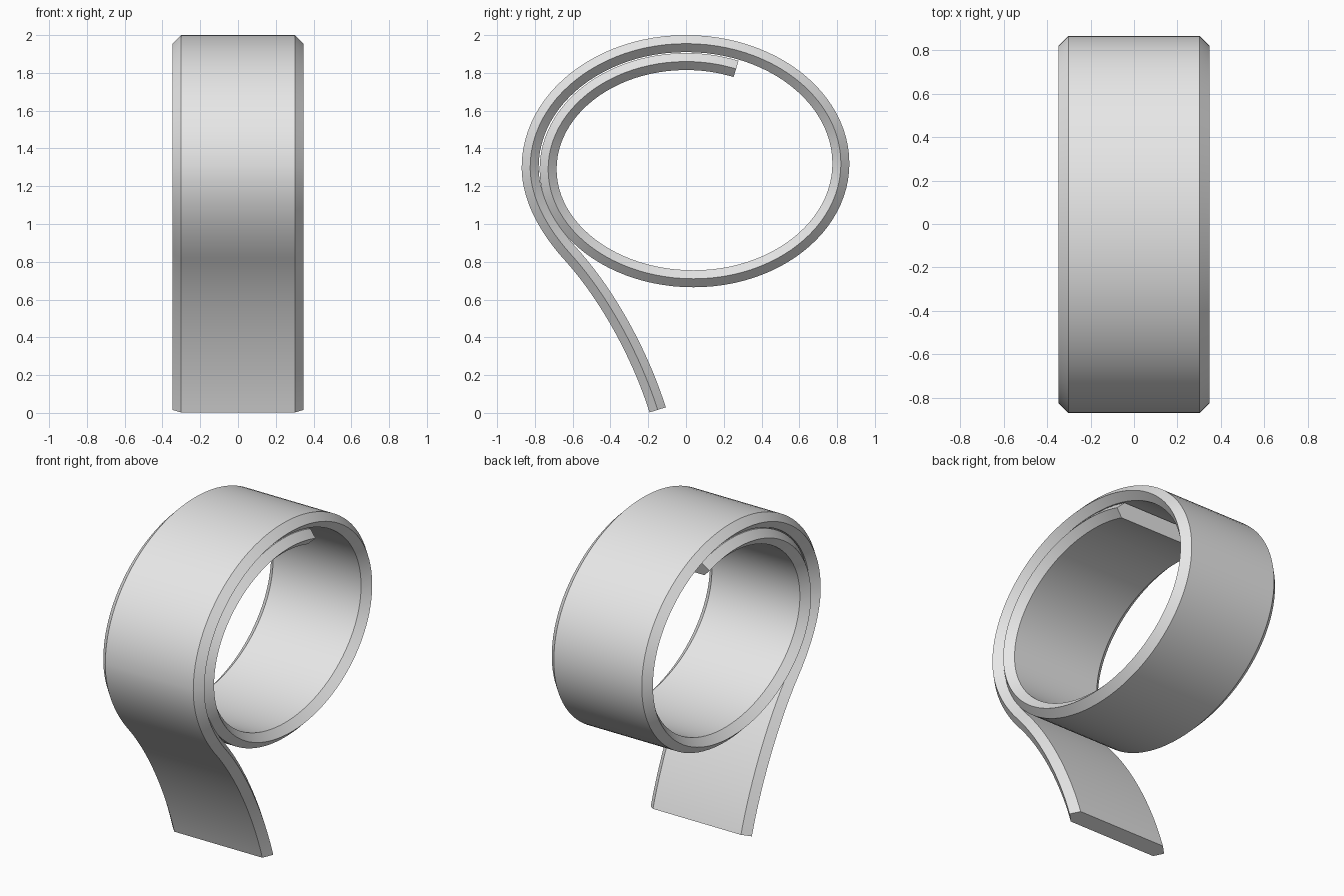
import bpy
import bmesh
from mathutils import Vector
from mathutils.geometry import interpolate_bezier

cube = bpy.data.objects.get("Cube")
if cube:
    bpy.data.objects.remove(cube, do_unlink=True)

# Centre line of the rolled strip: (y, z), direction, handle length in, handle length out
KNOTS = [
    ((0.265, 1.821), (-0.957, 0.291), 0, 0.09),    # inner end
    ((0, 1.86), (-1, 0), 0.09, 0.403),             # inner top
    ((-0.73, 1.29), (0, -1), 0.315, 0.32),         # inner front
    ((0.04, 0.71), (1, 0), 0.425, 0.43),           # bottom
    ((0.82, 1.32), (0, 1), 0.337, 0.35),           # back
    ((0, 1.955), (-1, 0), 0.453, 0.455),           # outer top
    ((-0.825, 1.3), (0, -1), 0.362, 0.17),         # outer front
    ((-0.61, 0.84), (0.67, -0.74), 0.17, 0.3),     # tail bend
    ((-0.15, 0.016), (0.3, -0.95), 0.3, 0),        # tail tip
]
STEPS = 24
HALF_WIDTH, FLAT_WIDTH, HALF_THICK = 0.347, 0.302, 0.045

# Six-sided cross-section: (x, offset from centre line)
SECTION = [(HALF_WIDTH, 0), (FLAT_WIDTH, HALF_THICK), (-FLAT_WIDTH, HALF_THICK),
           (-HALF_WIDTH, 0), (-FLAT_WIDTH, -HALF_THICK), (FLAT_WIDTH, -HALF_THICK)]


def centre_line():
    points = []
    for (p, d, _, out), (q, e, into, _) in zip(KNOTS, KNOTS[1:]):
        p, d, q, e = Vector(p), Vector(d), Vector(q), Vector(e)
        span = interpolate_bezier(p, p + d * out, q - e * into, q, STEPS + 1)
        points += [Vector(v[:2]) for v in span[:-1]]
    return points + [Vector(KNOTS[-1][0])]


# Sweep the section along the centre line
path = centre_line()
bm = bmesh.new()
rings = []
for i, point in enumerate(path):
    if i == 0:
        along = Vector(KNOTS[0][1])
    elif i == len(path) - 1:
        along = Vector(KNOTS[-1][1])
    else:
        along = path[i + 1] - path[i - 1]
    along.normalize()
    side = Vector((along.y, -along.x))
    rings.append([bm.verts.new((x, *(point + side * off))) for x, off in SECTION])
for a, b in zip(rings, rings[1:]):
    for j in range(len(SECTION)):
        k = (j + 1) % len(SECTION)
        bm.faces.new((a[j], a[k], b[k], b[j]))

# End caps
bm.faces.new(rings[0])
bm.faces.new(rings[-1])
bmesh.ops.recalc_face_normals(bm, faces=bm.faces)

mesh = bpy.data.meshes.new("rolled_strip")
bm.to_mesh(mesh)
bm.free()
strip = bpy.data.objects.new("rolled_strip", mesh)
bpy.context.collection.objects.link(strip)

# Plain light grey
grey = bpy.data.materials.new("light_grey")
grey.use_nodes = True
colour = (0.8, 0.8, 0.8, 1)
grey.diffuse_color = colour
grey.node_tree.nodes["Principled BSDF"].inputs["Base Color"].default_value = colour
mesh.materials.append(grey)

bpy.ops.object.select_all(action="DESELECT")
strip.select_set(True)
bpy.context.view_layer.objects.active = strip
bpy.ops.object.shade_smooth_by_angle()
